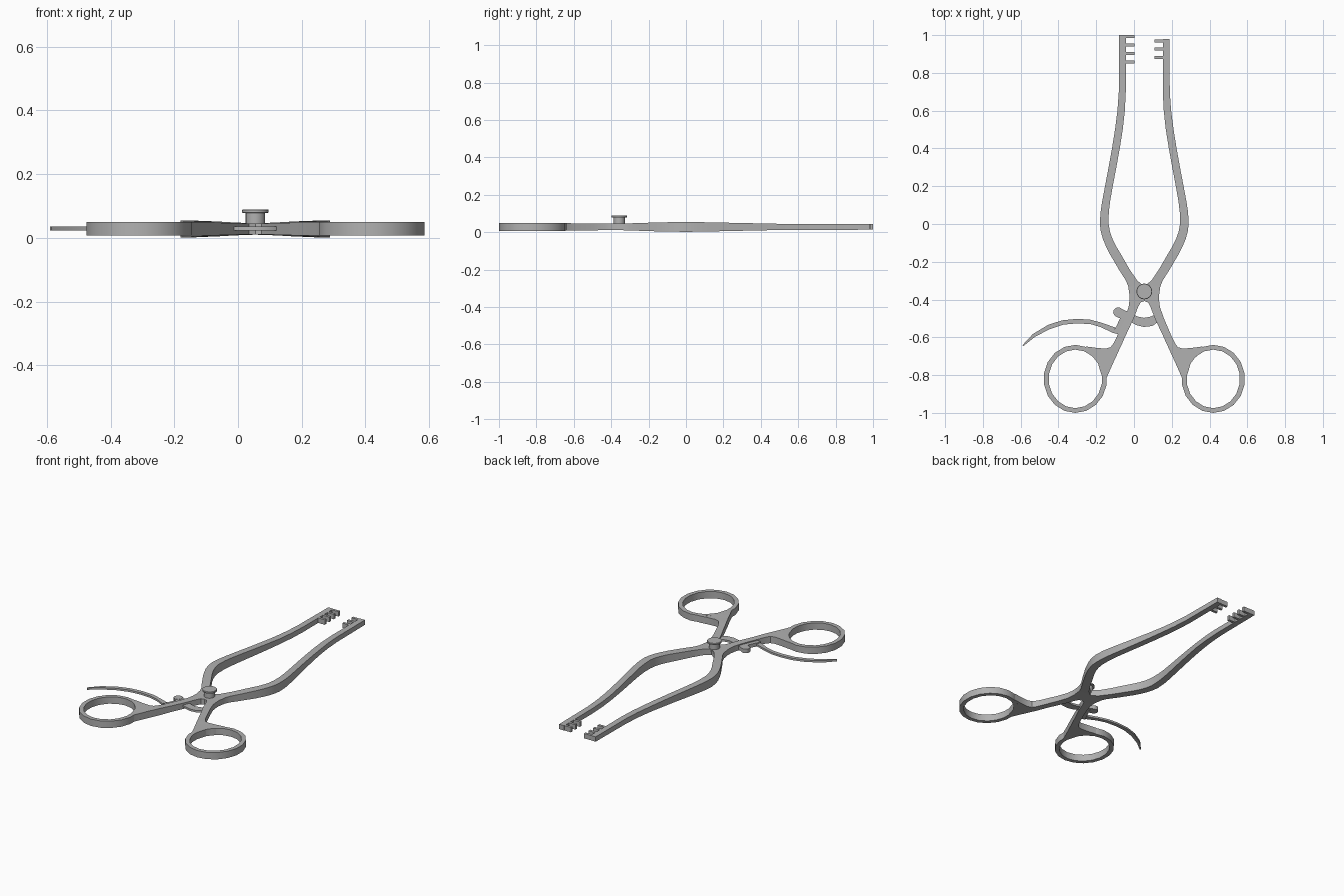
import bpy, bmesh, math

if "Cube" in bpy.data.objects:
    bpy.data.objects.remove(bpy.data.objects["Cube"])

CX, CZ = 0.0545, 0.028      # mirror axis of the tool, mid height

steel = bpy.data.materials.new("dark_steel")
steel.diffuse_color = (.44, .44, .44, 1)
steel.use_nodes = True
steel.node_tree.nodes["Principled BSDF"].inputs["Base Color"].default_value = steel.diffuse_color


def thickness(y):
    # half height of the steel along the length
    prof = [(-1, .0212), (-.66, .0212), (-.6, .019), (-.36, .017), (-.15, .024),
            (0, .0265), (.12, .0245), (.5, .0165), (1, .015)]
    for (a, ha), (b, hb) in zip(prof, prof[1:]):
        if y <= b:
            return ha + (hb - ha) * max(0, y - a) / (b - a)
    return prof[-1][1]


def add_strip(bm, pairs, half=thickness, zc=CZ, closed=False):
    # solid band between two edge lines, given as (point, point) pairs
    rows = []
    for p, q in pairs:
        rows.append([bm.verts.new((p[0], p[1], zc + half(p[1]))),
                     bm.verts.new((q[0], q[1], zc + half(q[1]))),
                     bm.verts.new((q[0], q[1], zc - half(q[1]))),
                     bm.verts.new((p[0], p[1], zc - half(p[1])))])
    n = len(rows)
    for i in range(n if closed else n - 1):
        a, b = rows[i], rows[(i + 1) % n]
        for k in range(4):
            bm.faces.new((a[k], a[(k + 1) % 4], b[(k + 1) % 4], b[k]))
    if not closed:
        bm.faces.new(rows[0])
        bm.faces.new(rows[-1][::-1])


def finish(bm, name):
    bmesh.ops.recalc_face_normals(bm, faces=bm.faces)
    me = bpy.data.meshes.new(name)
    bm.to_mesh(me)
    bm.free()
    me.materials.append(steel)
    ob = bpy.data.objects.new(name, me)
    bpy.context.collection.objects.link(ob)
    bpy.ops.object.select_all(action='DESELECT')
    bpy.context.view_layer.objects.active = ob
    ob.select_set(True)
    bpy.ops.object.shade_smooth_by_angle(angle=math.radians(30))
    return ob


# arm edges: y, outer and inner distance from the axis
ARM = [(.70, .135, .098), (.6, .142, .103), (.5, .155, .114), (.4, .171, .130),
       (.3, .189, .148), (.2, .208, .167), (.12, .223, .181), (.06, .232, .188), (0, .235, .189),
       (-.04, .230, .182), (-.08, .219, .168), (-.12, .202, .148), (-.16, .182, .124),
       (-.24, .135, .078), (-.3, .097, .037), (-.33, .085, 0), (-.38, .078, 0),
       (-.408, .079, 0), (-.415, .080, .02), (-.44, .083, .033), (-.5, .104, .056),
       (-.6, .147, .103)]
# web that blends the leg into the finger ring
WEB = [((.163, -.632), (.117, -.632)), ((.178, -.652), (.128, -.655)),
       ((.205, -.660), (.137, -.675)), ((.26, -.655), (.148, -.70)),
       ((.31, -.648), (.155, -.714)), ((.28, -.698), (.16, -.725)),
       ((.247, -.730), (.172, -.752)), ((.236, -.77), (.188, -.788)),
       ((.223, -.81), (.204, -.825)), ((.215, -.85), (.211, -.85))]


def half_tool(side, name, tip, teeth):
    def place(u, y):
        return (CX + side * u, y)
    bm = bmesh.new()
    rows = [((.133, tip), (.098, tip))]
    rows += [((o, y), (i, y)) for y, o, i in ARM] + WEB
    add_strip(bm, [(place(*p), place(*q)) for p, q in rows])
    # finger ring
    ring = []
    for k in range(18):
        a = 2 * math.pi * (k + .5) / 18
        c, s = math.cos(a), math.sin(a)
        ring.append((place(.365 + .168 * c, -.82 + .18 * s),
                     place(.365 + .142 * c, -.82 + .155 * s)))
    add_strip(bm, ring, closed=True)
    # jaw teeth
    for k in range(teeth):
        y = tip - .0445 * k - (0 if teeth == 4 else .002)
        add_strip(bm, [(place(.10, y), place(.10, y - .016)),
                       (place(.053, y), place(.053, y - .016))])
    return finish(bm, name)


half_tool(-1, "left_arm", 1.0, 4)
half_tool(1, "right_arm", .98, 3)

# pivot screw: turned profile of radius and height
bm = bmesh.new()
prof = [(.031, .03), (.031, .078), (.042, .079), (.042, .087), (.040, .0895)]
loops = [[bm.verts.new((CX + r * math.cos(math.pi * k / 8), -.357 + r * math.sin(math.pi * k / 8), z))
          for k in range(16)] for r, z in prof]
for a, b in zip(loops, loops[1:]):
    for k in range(16):
        bm.faces.new((a[k], a[(k + 1) % 16], b[(k + 1) % 16], b[k]))
bm.faces.new(loops[0][::-1])
bm.faces.new(loops[-1])
finish(bm, "pivot_screw")

# curved ratchet bar on the left
bm = bmesh.new()
add_strip(bm, [((-.590, -.641), (-.585, -.646)), ((-.535, -.582), (-.525, -.598)),
               ((-.455, -.534), (-.448, -.557)), ((-.38, -.510), (-.375, -.533)),
               ((-.30, -.502), (-.30, -.526)), ((-.23, -.507), (-.23, -.530)),
               ((-.17, -.523), (-.175, -.546)), ((-.10, -.548), (-.11, -.578))],
          lambda y: .006, .029)
finish(bm, "ratchet_bar")

# ratchet link between the legs
bm = bmesh.new()
add_strip(bm, [((-.02, -.47), (-.025, -.515)), ((.02, -.49), (.012, -.535)),
               ((.053, -.497), (.053, -.545)), ((.09, -.49), (.097, -.54)),
               ((.115, -.478), (.125, -.52))], lambda y: .006, .029)
finish(bm, "ratchet_link")

# release catch with rounded thumb end
bm = bmesh.new()
add_strip(bm, [((-.112, -.576), (-.078, -.585)), ((-.088, -.53), (-.05, -.54)),
               ((-.072, -.495), (-.03, -.50))], lambda y: .011, .029)
add_strip(bm, [((-.077, -.443), (-.095, -.490)), ((-.03, -.466), (-.04, -.515))],
          lambda y: .011, .029)
knob = [(-.084 + .026 * math.cos(math.pi * k / 6), -.467 + .026 * math.sin(math.pi * k / 6))
        for k in range(12)]
low = [bm.verts.new((x, y, .0165)) for x, y in knob]
top = [bm.verts.new((x, y, .0415)) for x, y in knob]
bm.faces.new(low[::-1])
bm.faces.new(top)
for k in range(12):
    bm.faces.new((low[k], low[(k + 1) % 12], top[(k + 1) % 12], top[k]))
finish(bm, "release_catch")
